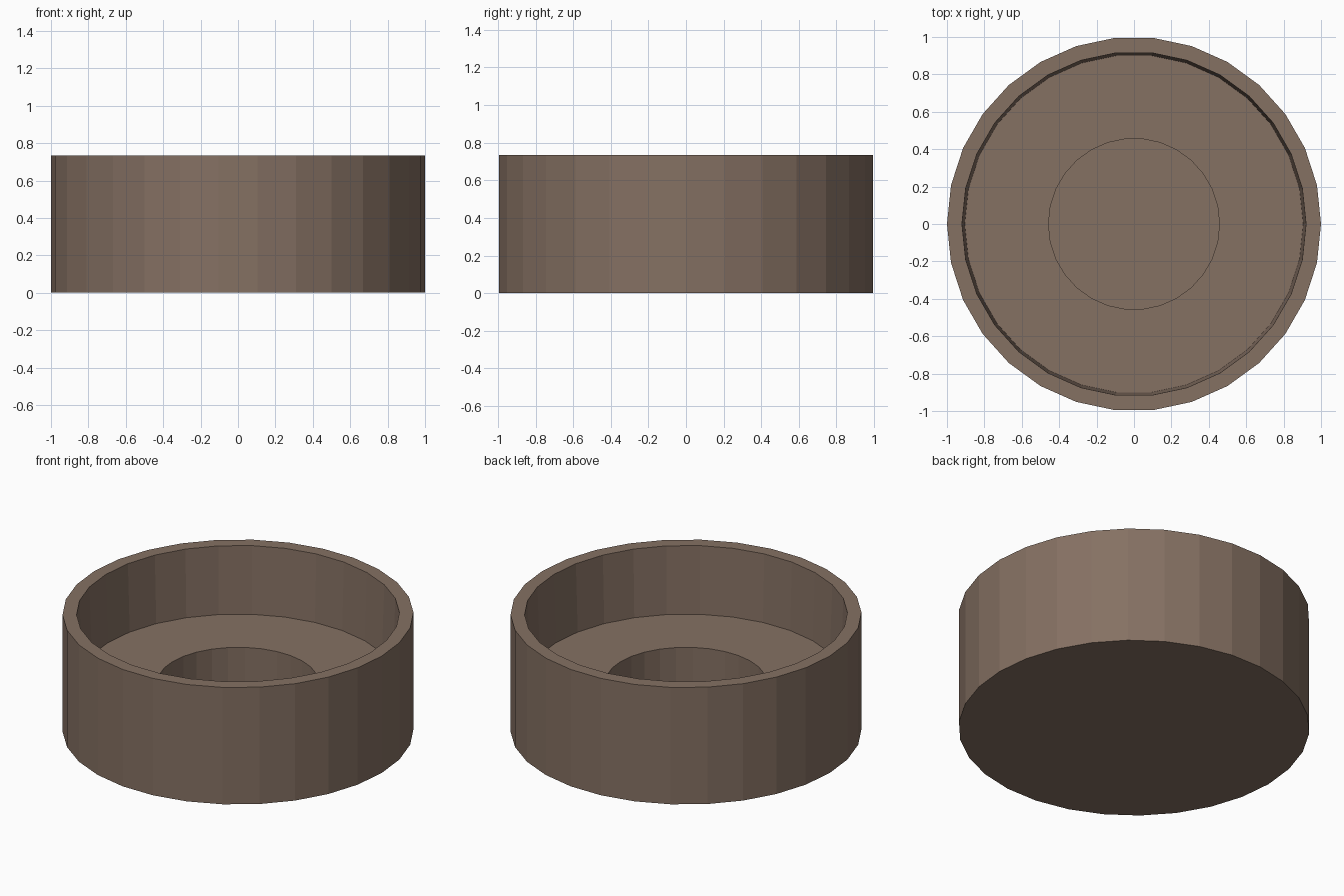
import bpy, bmesh, math

if "Cube" in bpy.data.objects:
    bpy.data.objects.remove(bpy.data.objects["Cube"])

SIDES = 30
# Half cross-section (radius, height), from underside centre to recess centre
PROFILE = [(1.0, 0.0), (1.0, 0.735), (0.92, 0.735),   # outer wall and rim
           (0.905, 0.31), (0.457, 0.31),              # tapered inner wall, floor
           (0.457, 0.07)]                             # central recess

mat = bpy.data.materials.new("warm brown")
mat.diffuse_color = (0.235, 0.164, 0.124, 1)
mat.use_nodes = True
mat.node_tree.nodes["Principled BSDF"].inputs["Base Color"].default_value = mat.diffuse_color

# Stepped round dish, lathed with flat facets
bm = bmesh.new()
rings = [[bm.verts.new((r * math.cos(2 * math.pi * i / SIDES),
                        r * math.sin(2 * math.pi * i / SIDES), z))
          for i in range(SIDES)] for r, z in PROFILE]
for a, b in zip(rings, rings[1:]):
    for i in range(SIDES):
        j = (i + 1) % SIDES
        bm.faces.new((a[i], a[j], b[j], b[i]))

# Underside and recess bottom
bm.faces.new(rings[0][::-1])
bm.faces.new(rings[-1])
bmesh.ops.recalc_face_normals(bm, faces=bm.faces)

mesh = bpy.data.meshes.new("round_dish")
bm.to_mesh(mesh)
bm.free()
mesh.materials.append(mat)
dish = bpy.data.objects.new("round_dish", mesh)
bpy.context.collection.objects.link(dish)
